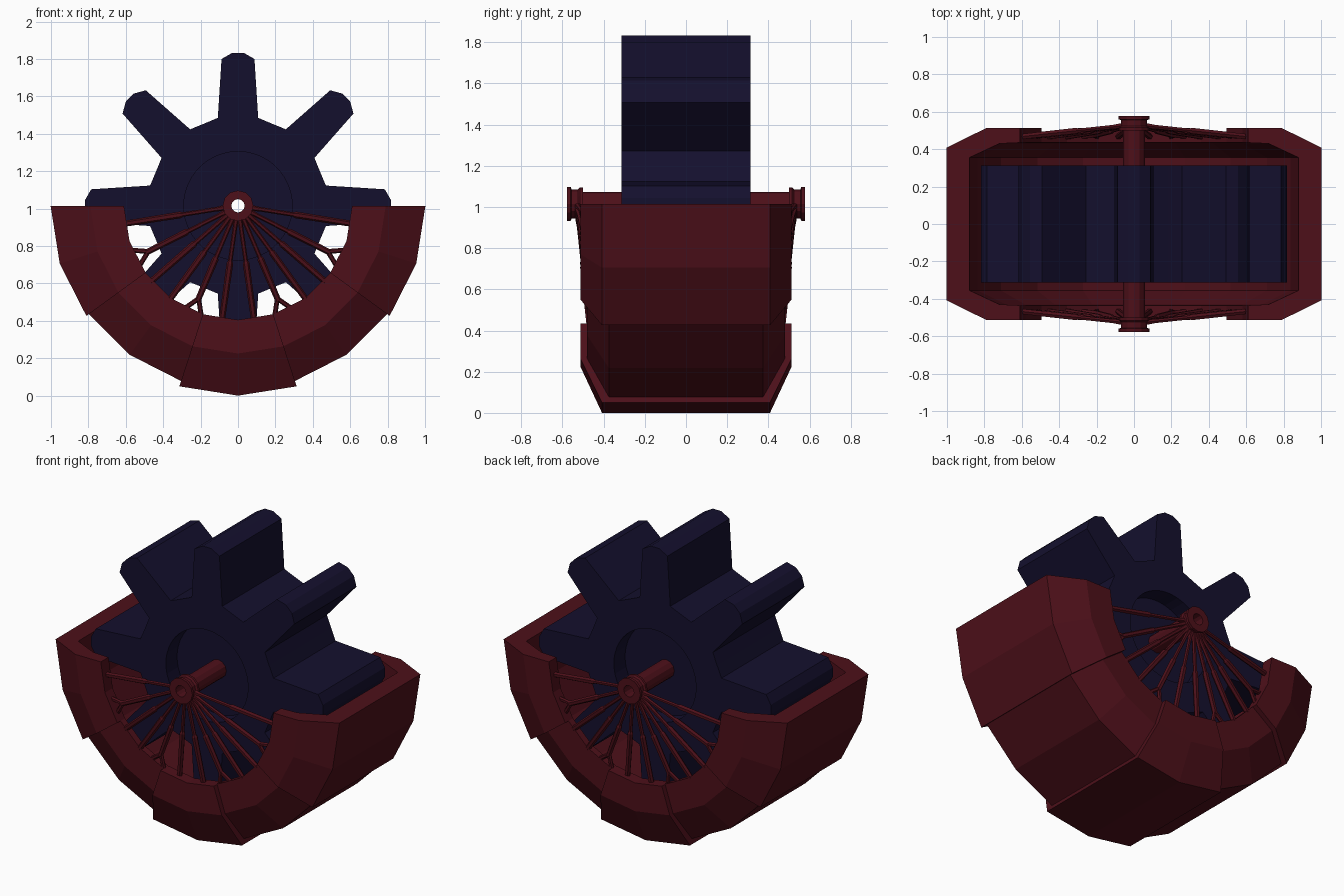
import bpy, bmesh
from math import sin, cos, radians, atan2, hypot, pi
from mathutils import Vector

if "Cube" in bpy.data.objects:
    bpy.data.objects.remove(bpy.data.objects["Cube"])

AXIS = 1.015  # height of the wheel axis


def material(name, color):
    m = bpy.data.materials.new(name)
    m.diffuse_color = (*color, 1)
    m.use_nodes = True
    m.node_tree.nodes["Principled BSDF"].inputs["Base Color"].default_value = m.diffuse_color
    return m


RED = material("dark_red", (0.075, 0.005, 0.010))
NAVY = material("navy", (0.007, 0.005, 0.027))


def finish(bm, name, mat):
    bmesh.ops.recalc_face_normals(bm, faces=bm.faces)
    me = bpy.data.meshes.new(name)
    bm.to_mesh(me)
    bm.free()
    ob = bpy.data.objects.new(name, me)
    me.materials.append(mat)
    bpy.context.collection.objects.link(ob)
    return ob


def polar(r, deg, y):
    return Vector((r * cos(radians(deg)), y, AXIS + r * sin(radians(deg))))


def loft(name, loops, mat, closed):
    """Skin matching rings; either join last to first or cap both ends."""
    bm = bmesh.new()
    rings = [[bm.verts.new(p) for p in loop] for loop in loops]
    n = len(rings[0])
    pairs = list(zip(rings, rings[1:])) + ([(rings[-1], rings[0])] if closed else [])
    for a, b in pairs:
        for i in range(n):
            j = (i + 1) % n
            bm.faces.new((a[i], a[j], b[j], b[i]))
    if not closed:
        bm.faces.new(rings[0])
        bm.faces.new(rings[-1])
    return finish(bm, name, mat)


def lathe(name, profile, sides, mat):
    loft(name, [[polar(r, 360 * i / sides, y) for i in range(sides)]
                for r, y in profile], mat, True)


def rod(name, stations, sides=6):
    """Straight rod along stations of (point, radius)."""
    d = (stations[-1][0] - stations[0][0]).normalized()
    u = d.cross(Vector((0, 1, 0))).normalized()
    v = d.cross(u)
    loft(name, [[p + r * (u * cos(2 * pi * i / sides) + v * sin(2 * pi * i / sides))
                 for i in range(sides)] for p, r in stations], RED, False)


# Half-round casing: five faceted panels, alternately proud and recessed
def casing_panel(name, start, outer, side):
    half = [(outer, side - 0.105), (0.79, side), (0.61, side)]
    inner = [(0.61, 0.435), (0.72, 0.43), (0.88, 0.355)]
    prof = half + inner
    prof = prof + [(r, -y) for r, y in reversed(prof)]
    loft(name, [[polar(r, -(start + a), y) for r, y in prof]
                for a in (0, 18, 36)], RED, False)


casing_panel("casing_end_right", 0, 1.002, 0.513)
casing_panel("casing_lower_right", 36, 0.985, 0.48)
casing_panel("casing_bottom", 72, 1.015, 0.513)
casing_panel("casing_lower_left", 108, 0.985, 0.48)
casing_panel("casing_end_left", 144, 1.002, 0.513)

# Eight-tooth gear with recessed hub faces and a small bore
tooth = [(0.47, -0.108), (0.785, -0.088), (0.818, -0.03),
         (0.818, 0.03), (0.785, 0.088), (0.47, 0.108)]
outline = []
for k in range(8):
    for u, t in tooth:
        outline.append((hypot(u, t), 45 * k + atan2(t, u) * 180 / pi))
    outline.append((0.475, 45 * k + 22.5))


def gear_ring(r, y):
    return [polar(r or ro, a, y) for ro, a in outline]


loft("gear", [gear_ring(r, y) for r, y in
              [(0, -0.313), (0.29, -0.313), (0.29, -0.2), (0.035, -0.2),
               (0.035, 0.2), (0.29, 0.2), (0.29, 0.313), (0, 0.313)]], NAVY, True)

for s, side in ((-1, "front"), (1, "back")):
    # Hollow axle stub with flanged hub
    lathe(side + "_axle", [(r, s * y) for r, y in
          [(0.058, 0.19), (0.058, 0.50), (0.08, 0.50), (0.08, 0.515), (0.07, 0.525),
           (0.07, 0.555), (0.082, 0.56), (0.082, 0.577), (0.036, 0.577), (0.036, 0.19)]],
          12, RED)

    # Spokes: thin rod with a thicker outer sleeve, mirrored left and right
    for a in (9, 27, 41, 54, 67, 82):
        for m, ang in (("right", -a), ("left", a - 180)):
            hub, rim = polar(0.06, ang, s * 0.525), polar(0.63, ang, s * 0.465)
            forked = a in (27, 67)
            end = 0.86 if forked else 1
            st = [(0, 0.017), (0.1, 0.012), (0.42, 0.012), (0.44, 0.018), (end, 0.016)]
            name = f"{side}_{m}_spoke_{a}"
            rod(name, [(hub.lerp(rim, f), r) for f, r in st])
            # Forked foot reaching the casing rim
            if forked:
                tip = hub.lerp(rim, 0.84)
                for d in (-5, 5):
                    rod(name + "_fork", [(tip, 0.013),
                                         (polar(0.63, ang + d, s * 0.465), 0.013)])
